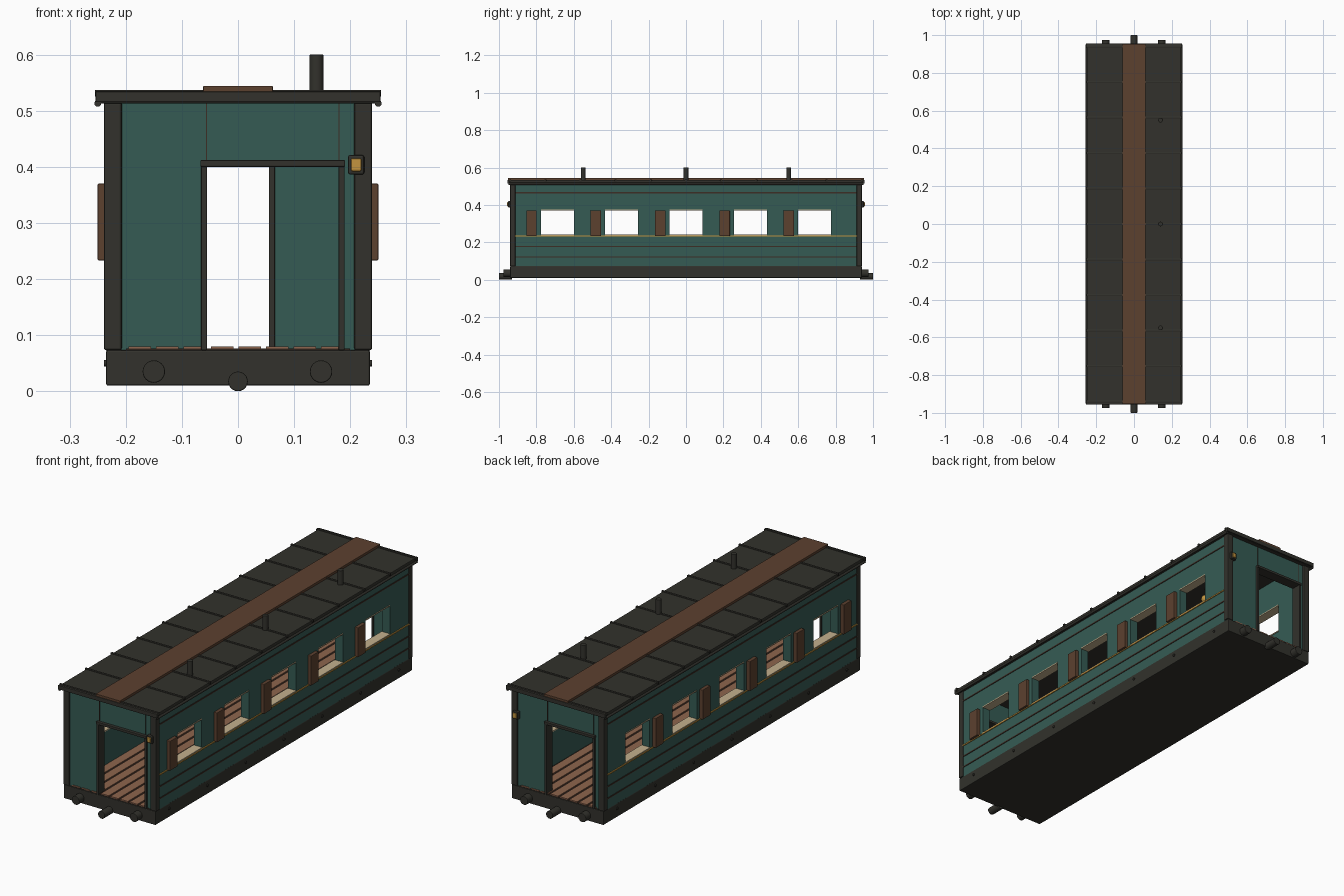
import bpy, bmesh, math
from mathutils import Matrix, Vector

if "Cube" in bpy.data.objects:
    bpy.data.objects.remove(bpy.data.objects["Cube"])


def material(name, rgb):
    m = bpy.data.materials.new(name)
    m.diffuse_color = (*rgb, 1)
    m.use_nodes = True
    m.node_tree.nodes["Principled BSDF"].inputs["Base Color"].default_value = m.diffuse_color
    return m


TEAL = material("teal_paint", (0.036, 0.105, 0.088))
DARK = material("dark_iron", (0.032, 0.031, 0.025))
BROWN = material("brown_wood", (0.107, 0.052, 0.028))
STRIPE = material("dark_brown_trim", (0.045, 0.026, 0.018))
PLANK = material("floor_wood", (0.27, 0.13, 0.075))
CREAM = material("cream_trim", (0.55, 0.44, 0.27))
GOLD = material("gold_brass", (0.55, 0.30, 0.05))


def finish(name, bm, mat, bevel=0.0):
    me = bpy.data.meshes.new(name)
    bm.to_mesh(me)
    bm.free()
    me.materials.append(mat)
    ob = bpy.data.objects.new(name, me)
    bpy.context.collection.objects.link(ob)
    if bevel:
        mod = ob.modifiers.new("bevel", "BEVEL")
        mod.width, mod.segments = bevel, 2
    return ob


def boxes(name, mat, items, bevel=0.0):
    """One object made of boxes given as (x0, x1, y0, y1, z0, z1)."""
    bm = bmesh.new()
    for x0, x1, y0, y1, z0, z1 in items:
        size = Vector((abs(x1 - x0), abs(y1 - y0), z1 - z0, 1))
        mid = Vector(((x0 + x1) / 2, (y0 + y1) / 2, (z0 + z1) / 2))
        bmesh.ops.create_cube(bm, size=1, matrix=Matrix.Translation(mid) @ Matrix.Diagonal(size))
    return finish(name, bm, mat, bevel)


def rods(name, mat, items, bevel=0.0):
    """One object made of cylinders given as (start, end, radius)."""
    bm = bmesh.new()
    for a, b, r in items:
        a, b = Vector(a), Vector(b)
        turn = (b - a).to_track_quat('Z', 'Y').to_matrix().to_4x4()
        bmesh.ops.create_cone(bm, cap_ends=True, segments=24, radius1=r, radius2=r,
                              depth=(b - a).length, matrix=Matrix.Translation((a + b) / 2) @ turn)
    for f in bm.faces:
        f.smooth = len(f.verts) == 4
    for e in bm.edges:
        e.smooth = all(f.smooth for f in e.link_faces)
    return finish(name, bm, mat, bevel)


def both_sides(items):
    return [(s * a, s * b, *rest) for a, b, *rest in items for s in (1, -1)]


def both_ends(items):
    """Repeat at the other end, turned half a circle."""
    return items + [(-b, -a, -d, -c, e, f) for a, b, c, d, e, f in items]


# Underframe with bolts, buffers and couplers
boxes("underframe", DARK, [(-0.235, 0.235, -0.94, 0.94, 0.01, 0.073)], 0.003)
rods("frame_bolts", DARK, [((s * 0.23, k * 0.28, 0.05), (s * 0.239, k * 0.28, 0.05), 0.006)
                           for s in (1, -1) for k in range(-3, 4)])
rods("buffers", DARK, [((x, s * 0.93, 0.035), (x, s * 0.975, 0.035), 0.02)
                       for s in (1, -1) for x in (-0.15, 0.148)], 0.002)
rods("couplers", DARK, [((0, s * 0.93, 0.0175), (0, s * 1.0, 0.0175), 0.0175) for s in (1, -1)], 0.002)

# Floor planks with darker gaps
boxes("floor_base", STRIPE, [(-0.2, 0.2, -0.935, 0.935, 0.072, 0.076)])
boxes("floor_planks", PLANK, [(-0.195 + i * 0.049, -0.195 + i * 0.049 + 0.04, -0.935, 0.935, 0.074, 0.08)
                              for i in range(8)])

# Long side walls, open at five windows
Z0, Z1, HALF = 0.238, 0.373, 0.0885
centres = [-0.688, -0.344, 0.0, 0.344, 0.688]
edges = [-0.93] + [c + s * HALF for c in centres for s in (-1, 1)] + [0.93]
wall = [(0.195, 0.234, -0.93, 0.93, 0.07, Z0), (0.195, 0.234, -0.93, 0.93, Z1, 0.515)]
wall += [(0.195, 0.234, edges[i], edges[i + 1], Z0, Z1) for i in range(0, 12, 2)]
boxes("side_walls", TEAL, both_sides(wall))
boxes("window_sills", CREAM, both_sides([(0.192, 0.236, c - HALF, c + HALF, z, z + 0.005)
                                         for c in centres for z in (Z0 - 0.002, Z1 - 0.003)]))
boxes("shutters", BROWN, both_sides([(0.232, 0.25, c - 0.166, c - 0.110, 0.233, 0.37)
                                     for c in centres]), 0.002)

# Thin side trims
boxes("side_stripes", STRIPE, both_sides([(0.23, 0.2365, -0.93, 0.93, z - 0.003, z + 0.003)
                                          for z in (0.122, 0.177, 0.465)]))
boxes("gold_rail", GOLD, both_sides([(0.23, 0.238, -0.925, 0.925, 0.230, 0.236)]))

# End walls with an off-centre doorway
end = [(-0.21, -0.06, -0.932, -0.9, 0.07, 0.515), (0.185, 0.21, -0.932, -0.9, 0.07, 0.515),
       (-0.06, 0.185, -0.932, -0.9, 0.406, 0.515)]
boxes("end_walls", TEAL, both_ends(end))
boxes("end_panel_joints", STRIPE, both_ends([(x - 0.001, x + 0.001, -0.934, -0.93, 0.41, 0.513)
                                             for x in (-0.056, 0.18)]))
frame = [(-0.066, -0.055, -0.942, -0.895, 0.073, 0.41), (0.179, 0.19, -0.942, -0.895, 0.073, 0.41),
         (-0.067, 0.191, -0.946, -0.895, 0.400, 0.412)]
boxes("door_frames", DARK, both_ends(frame), 0.002)
boxes("corner_posts", DARK, both_sides([(0.207, 0.239, s * 0.912, s * 0.94, 0.073, 0.515)
                                        for s in (1, -1)]), 0.004)

# Roof with gutters, ribs, walkway and vent pipes
boxes("roof", DARK, [(-0.25, 0.25, -0.95, 0.95, 0.513, 0.533)], 0.003)
boxes("roof_ribs", DARK, [(-0.255, 0.255, k * 0.188 - 0.005, k * 0.188 + 0.005, 0.525, 0.537)
                          for k in range(-5, 6)], 0.002)
boxes("roof_end_trim", DARK, [(-0.254, 0.254, s * 0.942, s * 0.955, 0.515, 0.534) for s in (1, -1)], 0.002)
rods("gutters", DARK, [((s * 0.25, -0.95, 0.513), (s * 0.25, 0.95, 0.513), 0.006) for s in (1, -1)])
boxes("roof_walkway", BROWN, [(-0.062, 0.062, -0.952, 0.952, 0.532, 0.544)], 0.001)
rods("vent_pipes", DARK, [((0.14, y, 0.53), (0.14, y, 0.6), 0.0125) for y in (-0.55, 0, 0.55)], 0.002)

# End lamps
boxes("lamp_housings", DARK, [(0.196, 0.225, s * 0.93, s * 0.951, 0.386, 0.421) for s in (1, -1)], 0.004)
boxes("lamp_lenses", GOLD, [(0.201, 0.220, s * 0.945, s * 0.956, 0.392, 0.415) for s in (1, -1)], 0.003)

# Ceiling lamps
rods("ceiling_lamp_stems", DARK, [((0, y, 0.46), (0, y, 0.514), 0.005) for y in (-0.5, 0, 0.5)])
bm = bmesh.new()
for y in (-0.5, 0, 0.5):
    bmesh.ops.create_uvsphere(bm, u_segments=16, v_segments=10, radius=0.02,
                              matrix=Matrix.Translation((0, y, 0.455)))
for f in bm.faces:
    f.smooth = True
finish("ceiling_lamp_globes", bm, GOLD)
